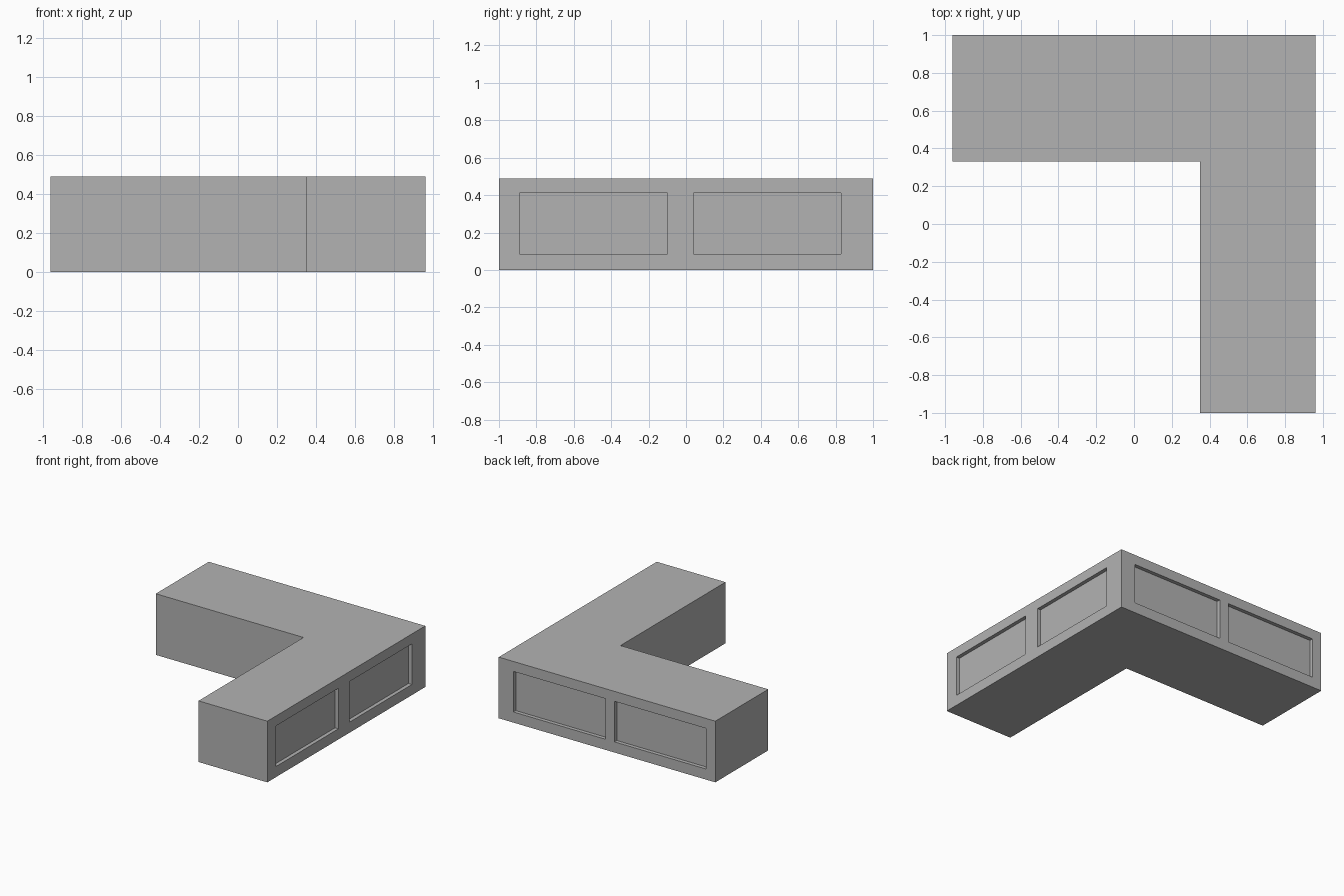
import bpy
import bmesh
from mathutils import Vector

if "Cube" in bpy.data.objects:
    bpy.data.objects.remove(bpy.data.objects["Cube"], do_unlink=True)

HEIGHT = 0.49
HALF_X, HALF_Y = 0.96, 1.0
INNER_X, INNER_Y = 0.35, 0.33
DEPTH = 0.03
PANEL_Z = (0.085, 0.41)

# Plain grey finish
grey = bpy.data.materials.new("plain_grey")
grey.use_nodes = True
colour = (0.45, 0.45, 0.45, 1)
grey.diffuse_color = colour
grey.node_tree.nodes["Principled BSDF"].inputs["Base Color"].default_value = colour


def make_object(name, bm):
    bmesh.ops.recalc_face_normals(bm, faces=bm.faces)
    mesh = bpy.data.meshes.new(name)
    bm.to_mesh(mesh)
    bm.free()
    mesh.materials.append(grey)
    obj = bpy.data.objects.new(name, mesh)
    bpy.context.collection.objects.link(obj)
    return obj


def box(bm, low, high):
    low, high = Vector(low), Vector(high)
    verts = bmesh.ops.create_cube(bm, size=1)["verts"]
    bmesh.ops.scale(bm, vec=high - low, verts=verts)
    bmesh.ops.translate(bm, vec=(low + high) / 2, verts=verts)


# L-shaped counter body, extruded from its floor outline
outline = [(-HALF_X, HALF_Y), (-HALF_X, INNER_Y), (INNER_X, INNER_Y),
           (INNER_X, -HALF_Y), (HALF_X, -HALF_Y), (HALF_X, HALF_Y)]
bm = bmesh.new()
floor = bm.faces.new([bm.verts.new((x, y, 0)) for x, y in outline])
top = bmesh.ops.extrude_face_region(bm, geom=[floor])["geom"]
bmesh.ops.translate(bm, vec=(0, 0, HEIGHT),
                    verts=[v for v in top if isinstance(v, bmesh.types.BMVert)])
counter = make_object("counter_body", bm)

# Recessed panels along the two outer walls
bm = bmesh.new()
low_z, high_z = PANEL_Z
for start, end in ((-0.89, -0.10), (0.04, 0.83)):
    box(bm, (HALF_X - DEPTH, start, low_z), (HALF_X + 0.1, end, high_z))
for start, end in ((-0.877, -0.067), (0.015, 0.83)):
    box(bm, (start, HALF_Y - DEPTH, low_z), (end, HALF_Y + 0.1, high_z))
cutter = make_object("panel_cutter", bm)
cutter.hide_render = True

recess = counter.modifiers.new("panel_recesses", "BOOLEAN")
recess.operation = "DIFFERENCE"
recess.solver = "EXACT"
recess.object = cutter

# Apply the recesses and drop the helper
bpy.context.view_layer.objects.active = counter
bpy.ops.object.modifier_apply(modifier=recess.name)
bpy.data.objects.remove(cutter, do_unlink=True)
